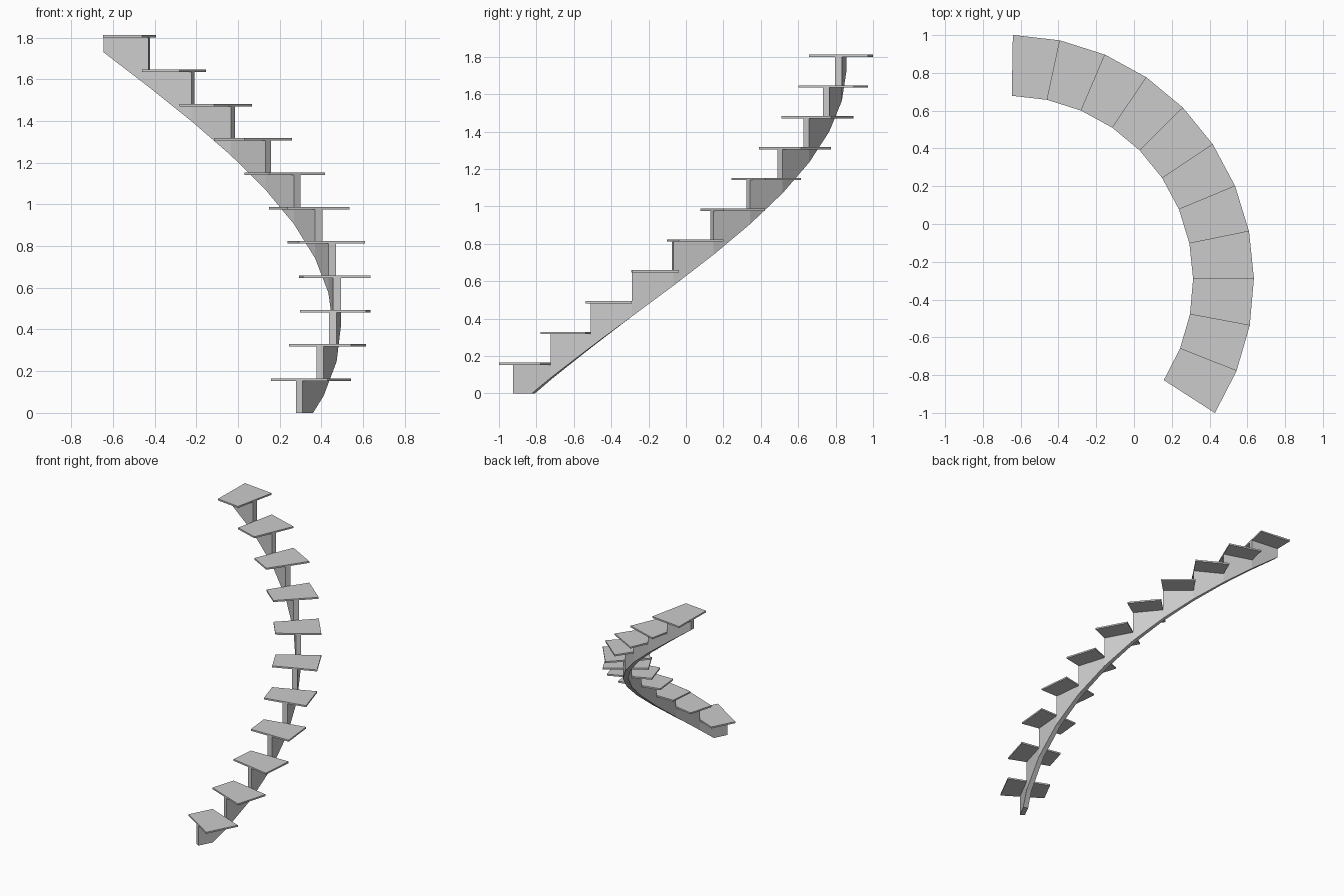
import bpy, bmesh, math
from mathutils import Vector

if "Cube" in bpy.data.objects:
    bpy.data.objects.remove(bpy.data.objects["Cube"])

N = 11                                  # number of steps
CX, CY = -0.664, -0.298                 # centre of the curve
R_IN, R_OUT = 0.977, 1.299              # tread radii
S_IN, S_OUT = 1.120, 1.157              # stringer radii
A0, A1 = math.radians(-32.75), math.radians(89.0)
RISE, THICK = 0.1647, 0.012


def point(k, r, z):
    """Point at step position k; fractions lie on the straight chord."""
    def corner(i):
        a = A0 + (A1 - A0) * i / N
        return Vector((CX + r * math.cos(a), CY + r * math.sin(a), z))
    i = math.floor(k)
    return corner(i).lerp(corner(i + 1), k - i)


def add_object(name, bm):
    bmesh.ops.remove_doubles(bm, verts=bm.verts, dist=1e-5)
    bmesh.ops.recalc_face_normals(bm, faces=bm.faces)
    me = bpy.data.meshes.new(name)
    bm.to_mesh(me)
    bm.free()
    ob = bpy.data.objects.new(name, me)
    bpy.context.collection.objects.link(ob)


def face(bm, pts):
    return bm.faces.new([bm.verts.new(p) for p in pts])


# Wedge-shaped treads
for i in range(N):
    bm = bmesh.new()
    z = RISE * (i + 1) - THICK
    f = face(bm, [point(k, r, z) for k, r in
                  ((i, R_IN), (i, R_OUT), (i + 1, R_OUT), (i + 1, R_IN))])
    ext = bmesh.ops.extrude_face_region(bm, geom=[f], use_keep_orig=True)
    for v in ext["geom"]:
        if isinstance(v, bmesh.types.BMVert):
            v.co.z += THICK
    add_object(f"tread_{i + 1:02d}", bm)


# Curved central stringer: stepped top edge, sloping underside
def top(i):
    return RISE * i - THICK


def under(i):
    return RISE * (i - 0.5)


bm = bmesh.new()
for r in (S_IN, S_OUT):
    for i in range(N):
        if i == 0:
            poly = [(0, 0), (0.5, 0)]
        else:
            poly = [(i, top(i)), (i, under(i))]
        poly += [(i + 1, under(i + 1)), (i + 1, top(i + 1)), (i, top(i + 1))]
        face(bm, [point(k, r, z) for k, z in poly])

# Rim joining the inner and outer sides
outline = [(0, 0)]
for i in range(N):
    outline += [(i, top(i + 1)), (i + 1, top(i + 1))]
outline += [(i, under(i)) for i in range(N, 0, -1)] + [(0.5, 0)]
for (k0, z0), (k1, z1) in zip(outline, outline[1:] + outline[:1]):
    face(bm, [point(k0, S_IN, z0), point(k1, S_IN, z1),
              point(k1, S_OUT, z1), point(k0, S_OUT, z0)])
add_object("stringer", bm)
